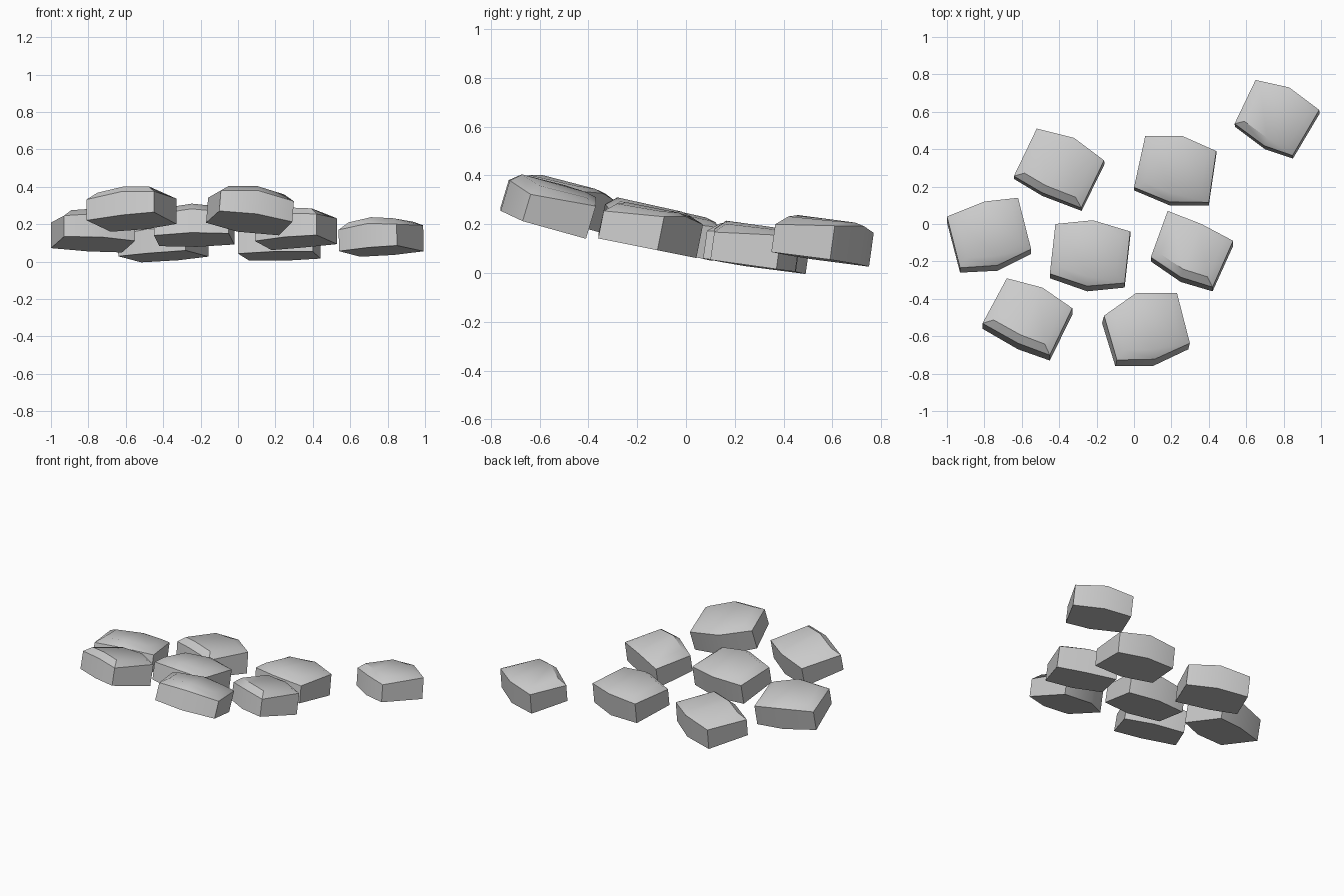
import bpy, bmesh, math
from mathutils import Vector

if "Cube" in bpy.data.objects:
    bpy.data.objects.remove(bpy.data.objects["Cube"])

# Heights above the tilted base: order is back left, mid, right, front right, mid, left
RIM = (.14, .158, .14, .115, .13, .115)
CROWN = (.16, .168, .16, .155, .168, .155)
INSET = .76


def stone(name, outline, plane):
    """Tilted six-sided stone: outline seen from above, base z = a + b*x + c*y."""
    a, b, c = plane
    n = Vector((-b, -c, 1)).normalized()
    base = []
    for i, (x, y) in enumerate(outline):
        # back corners of the outline belong to the upper rim, front ones to the base
        if i < 3:
            x, y = x - n.x * RIM[i], y - n.y * RIM[i]
        base.append(Vector((x, y, a + b * x + c * y)))
    mid = sum(base, Vector()) / 6
    rim = [p + n * h for p, h in zip(base, RIM)]
    crown = [mid + (p - mid) * INSET + n * h for p, h in zip(base, CROWN)]

    bm = bmesh.new()
    rings = [[bm.verts.new(p) for p in ring] for ring in (base, rim, crown)]
    for lo, hi in zip(rings, rings[1:]):
        for i in range(6):
            j = (i + 1) % 6
            bm.faces.new((lo[i], lo[j], hi[j], hi[i]))
    bm.faces.new(rings[0])
    t = rings[2]
    bm.faces.new((t[0], t[1], t[4], t[5]))
    bm.faces.new((t[1], t[2], t[3], t[4]))
    bmesh.ops.recalc_face_normals(bm, faces=bm.faces)
    mesh = bpy.data.meshes.new(name)
    bm.to_mesh(mesh)
    bm.free()
    ob = bpy.data.objects.new(name, mesh)
    bpy.context.collection.objects.link(ob)
    bpy.ops.object.select_all(action='DESELECT')
    ob.select_set(True)
    bpy.context.view_layer.objects.active = ob
    bpy.ops.object.shade_smooth_by_angle(angle=math.radians(42))


# Back row
stone("stone_back_left", [(-.52, .51), (-.32, .46), (-.16, .34),
      (-.28, .07), (-.49, .15), (-.64, .24)], (.075, .02, -.14))
stone("stone_back_middle", [(.06, .47), (.26, .47), (.44, .39),
      (.40, .10), (.19, .10), (0, .18)], (.068, 0, -.14))
stone("stone_back_right", [(.65, .77), (.83, .73), (.99, .61),
      (.85, .35), (.70, .40), (.54, .52)], (.118, .02, -.14))
# Middle row
stone("stone_middle_left", [(-1, .04), (-.8, .12), (-.62, .14),
      (-.55, -.16), (-.73, -.25), (-.93, -.26)], (.074, 0, -.23))
stone("stone_centre", [(-.42, 0), (-.22, .02), (-.02, -.04),
      (-.05, -.34), (-.25, -.36), (-.45, -.29)], (.076, 0, -.22))
stone("stone_middle_right", [(.18, .07), (.36, 0), (.53, -.09),
      (.42, -.36), (.25, -.31), (.09, -.20)], (.07, 0, -.2))
# Front row
stone("stone_front_left", [(-.68, -.29), (-.49, -.34), (-.33, -.45),
      (-.45, -.73), (-.62, -.67), (-.81, -.56)], (.075, 0, -.26))
stone("stone_front_right", [(-.16, -.49), (.01, -.37), (.23, -.37),
      (.29, -.67), (.10, -.76), (-.10, -.76)], (.035, -.08, -.3))
